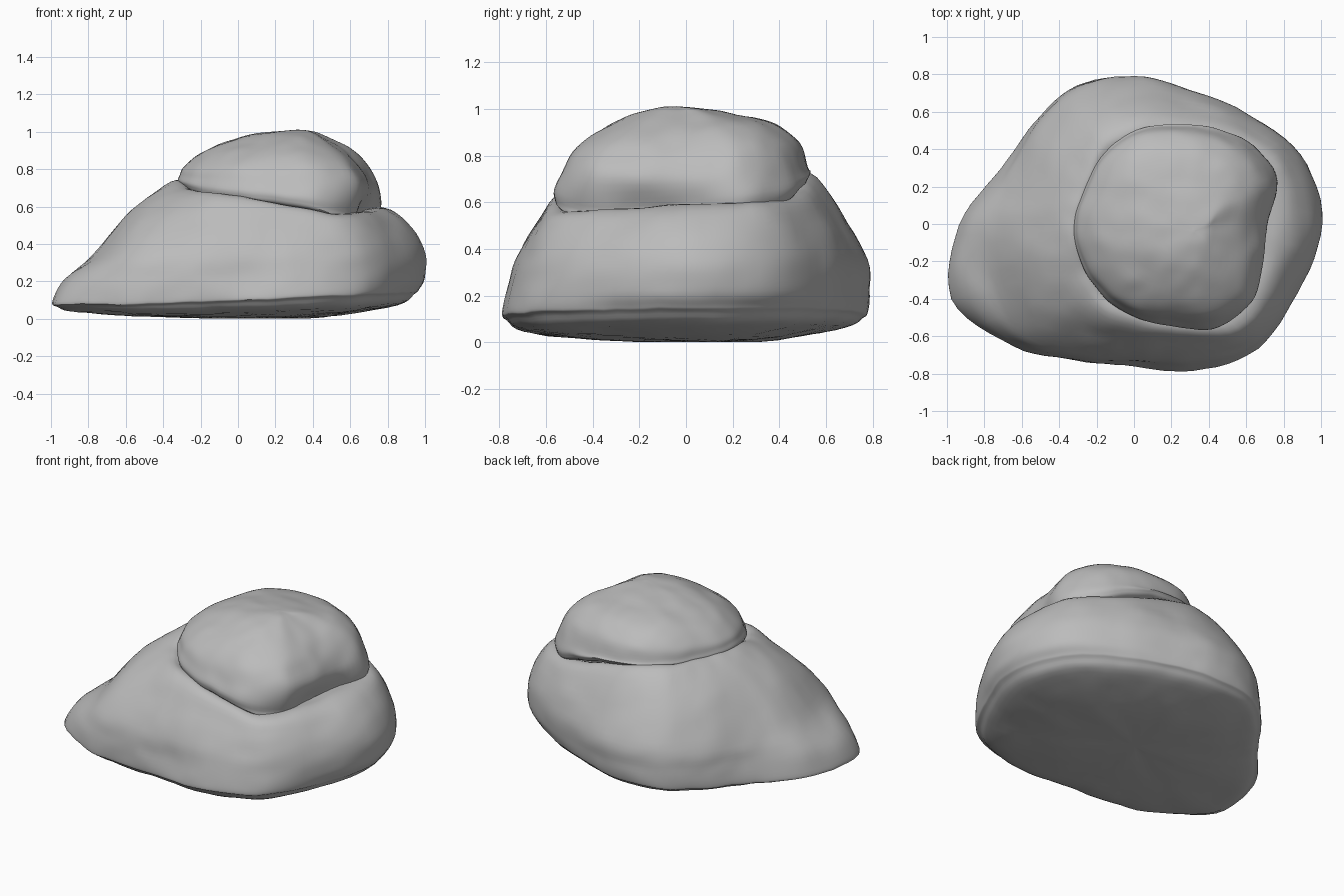
import bpy
import bmesh
import math
from mathutils import Vector, noise

SIDES = 16          # control points around each ring
AROUND = 6          # smooth steps between neighbouring control points
UPWARD = 5          # smooth steps between neighbouring rings

default_cube = bpy.data.objects.get("Cube")
if default_cube:
    bpy.data.objects.remove(default_cube, do_unlink=True)

# One plain stone colour
stone = bpy.data.materials.new("grey_stone")
stone.use_nodes = True
colour = (0.5, 0.5, 0.5, 1)
stone.diffuse_color = colour
shader = next(n for n in stone.node_tree.nodes if n.type == 'BSDF_PRINCIPLED')
shader.inputs["Base Color"].default_value = colour
shader.inputs["Roughness"].default_value = 0.9


def catmull(a, b, c, d, t):
    """Smooth curve from b to c, passing through both."""
    return (b * 2 + (c - a) * t + (a * 2 - b * 5 + c * 4 - d) * t ** 2
            + (b * 3 - a - c * 3 + d) * t ** 3) / 2


def resample(points, steps, closed):
    """Add smooth in-between points to a row of control points."""
    count = len(points)

    def pick(i):
        return points[i % count] if closed else points[max(0, min(count - 1, i))]

    result = []
    for i in range(count if closed else count - 1):
        for s in range(steps):
            result.append(catmull(pick(i - 1), pick(i), pick(i + 1), pick(i + 2), s / steps))
    if not closed:
        result.append(points[-1])
    return result


def ring(radii, height, scale=1, centre=(0, 0)):
    """Control ring; height and scale may be functions of the angle."""
    points = []
    for i, radius in enumerate(radii):
        angle = math.tau * i / SIDES
        z = height(angle) if callable(height) else height
        k = scale(angle) if callable(scale) else scale
        r = radius * k / 100
        points.append(Vector((centre[0] + r * math.cos(angle),
                              centre[1] + r * math.sin(angle), z)))
    return points


def weathered(p):
    """Shift a surface point slightly to give chipped, uneven stone."""
    broad = noise.noise_vector(p * 4) * 0.006
    fine = noise.noise_vector(p * 10) * 0.005
    q = p + broad + fine
    q.z = max(q.z, 0)
    return q


def loft(name, rings):
    """Skin the rings from bottom to top with smoothed stone."""
    rows = [resample(r, AROUND, True) for r in rings]
    columns = [resample(list(c), UPWARD, False) for c in zip(*rows)]
    bm = bmesh.new()
    grid = [[bm.verts.new(weathered(p)) for p in column] for column in columns]
    for i, left in enumerate(grid):
        right = grid[(i + 1) % len(grid)]
        for j in range(len(left) - 1):
            bm.faces.new((left[j], right[j], right[j + 1], left[j + 1]))
    bmesh.ops.remove_doubles(bm, verts=bm.verts, dist=0.0005)
    bmesh.ops.recalc_face_normals(bm, faces=bm.faces)
    mesh = bpy.data.meshes.new(name)
    bm.to_mesh(mesh)
    bm.free()
    mesh.materials.append(stone)
    rock = bpy.data.objects.new(name, mesh)
    bpy.context.collection.objects.link(rock)
    bpy.ops.object.select_all(action='DESELECT')
    bpy.context.view_layer.objects.active = rock
    rock.select_set(True)
    bpy.ops.object.shade_smooth_by_angle(angle=math.radians(35))
    return rock


# Outlines of the boulder, in percent, counter-clockwise from +x
foot = [97, 93, 82, 76, 78, 80, 76, 77, 93, 105, 92, 79, 76, 85, 94, 93]
flank = [100, 96, 84, 77, 79, 80, 75, 74, 88, 97, 90, 78, 74, 83, 93, 95]
waist = [100, 96, 84, 77, 78, 78, 72, 69, 76, 80, 84, 75, 72, 79, 90, 94]
shoulder = [93, 90, 78, 69, 67, 65, 58, 54, 56, 61, 65, 62, 63, 70, 84, 87]
ledge = [78, 80, 68, 57, 53, 48, 38, 35, 36, 38, 42, 48, 52, 60, 75, 76]

# Height of the crack between the two boulders, in percent
crack = [59, 60, 63, 69, 73, 74, 74, 74, 73, 72, 69, 67, 65, 61, 56, 57]


def along_crack(offset=0):
    """Height that follows the crack."""
    return lambda a: crack[round(a / math.tau * SIDES)] / 100 + offset


def tilted(middle, drop, turn):
    """Height that falls by the given drop towards one direction."""
    return lambda a: middle - drop * math.cos(a + turn)


# Wide lower boulder with a shallow rounded underside
loft("lower_boulder", [
    ring(foot, 0.0, 0),
    ring(foot, 0.012, 0.5),
    ring(foot, tilted(0.055, -0.02, -0.7), 0.88),
    ring(foot, tilted(0.1, -0.035, -0.3), 0.975),
    ring(foot, tilted(0.125, -0.035, -0.3)),
    ring(flank, 0.22),
    ring(waist, 0.35),
    ring(shoulder, tilted(0.53, 0.05, 0.35)),
    ring(ledge, along_crack()),
    ring(ledge, along_crack(-0.02), 0.7),
    ring(ledge, 0.62, 0),
])


def undercut(a):
    """Hollow beneath the dome on its left side only."""
    return 1 - 0.16 * max(0, math.cos(a + 0.4)) ** 6


def slanted(size, lean, rear=0):
    """Steeper towards the right and the back, gentler elsewhere."""
    return lambda a: size - lean * math.cos(a) + rear * math.sin(a)


def lifted(height):
    """The back of the dome stays high further out."""
    return lambda a: height + 0.04 * max(0, math.sin(a))


# Domed upper boulder
cap = [52, 60, 59, 55, 53, 54, 53, 51, 54, 54, 54, 54, 55, 61, 62, 54]
base_centre, peak = (0.22, 0), (0.32, -0.04)
loft("upper_boulder", [
    ring(cap, 0.56, 0, base_centre),
    ring(cap, along_crack(-0.05), 0.85, base_centre),
    ring(cap, along_crack(-0.005), undercut, base_centre),
    ring(cap, tilted(0.735, 0.035, 0.35), slanted(0.97, 0.02, 0.02), base_centre),
    ring(cap, lifted(0.815), slanted(0.89, 0.05, 0.03), base_centre),
    ring(cap, lifted(0.9), slanted(0.7, 0.05, 0.02), (0.23, 0)),
    ring(cap, 0.973, slanted(0.41, 0.03), (0.25, 0)),
    ring(cap, 1.003, 0.15, (0.31, -0.03)),
    ring(cap, 1.012, 0, peak),
])
